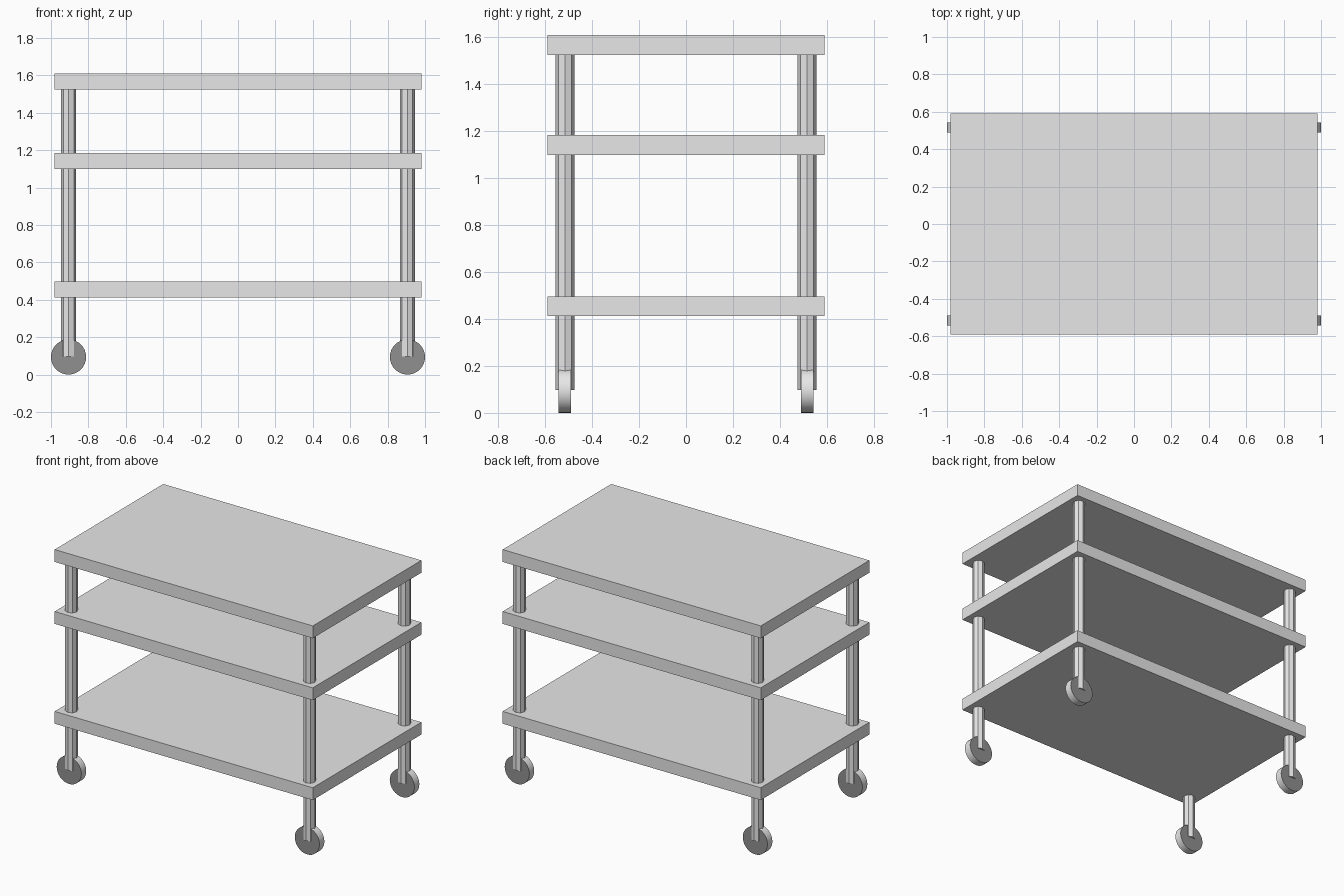
import bpy
import math

if "Cube" in bpy.data.objects:
    bpy.data.objects.remove(bpy.data.objects["Cube"])


def material(name, value):
    m = bpy.data.materials.new(name)
    m.diffuse_color = (value, value, value, 1)
    m.use_nodes = True
    m.node_tree.nodes["Principled BSDF"].inputs["Base Color"].default_value = m.diffuse_color
    return m


light = material("light_grey", 0.8)
dark = material("dark_grey", 0.28)


def shelf(name, z0, z1):
    bpy.ops.mesh.primitive_cube_add(size=1, location=(0, 0, (z0 + z1) / 2))
    o = bpy.context.object
    o.name = name
    o.scale = (1.964, 1.18, z1 - z0)
    bpy.ops.object.transform_apply(location=False, rotation=False, scale=True)
    o.data.materials.append(light)


# Three shelves
shelf("bottom_shelf", 0.412, 0.497)
shelf("middle_shelf", 1.099, 1.184)
shelf("top_shelf", 1.525, 1.61)

LEG_X, LEG_Y, WHEEL_R = 0.906, 0.516, 0.094

for sx, side in ((-1, "left"), (1, "right")):
    for sy, end in ((-1, "front"), (1, "back")):
        x, y = sx * LEG_X, sy * LEG_Y

        # Octagonal post
        z0, z1 = 0.097, 1.54
        bpy.ops.mesh.primitive_cylinder_add(
            vertices=8, radius=0.04, depth=z1 - z0, location=(x, y, (z0 + z1) / 2))
        leg = bpy.context.object
        leg.name = f"{end}_{side}_leg"
        leg.data.materials.append(light)

        # Wheel with light tread and dark side discs
        bpy.ops.mesh.primitive_cylinder_add(
            vertices=32, radius=WHEEL_R, depth=0.053, location=(x, y, WHEEL_R),
            rotation=(math.pi / 2, 0, 0))
        wheel = bpy.context.object
        wheel.name = f"{end}_{side}_wheel"
        wheel.data.materials.append(light)
        wheel.data.materials.append(dark)
        for p in wheel.data.polygons:
            p.material_index = 1 if abs(p.normal.z) > 0.9 else 0
        bpy.ops.object.shade_smooth_by_angle(angle=math.radians(30))
